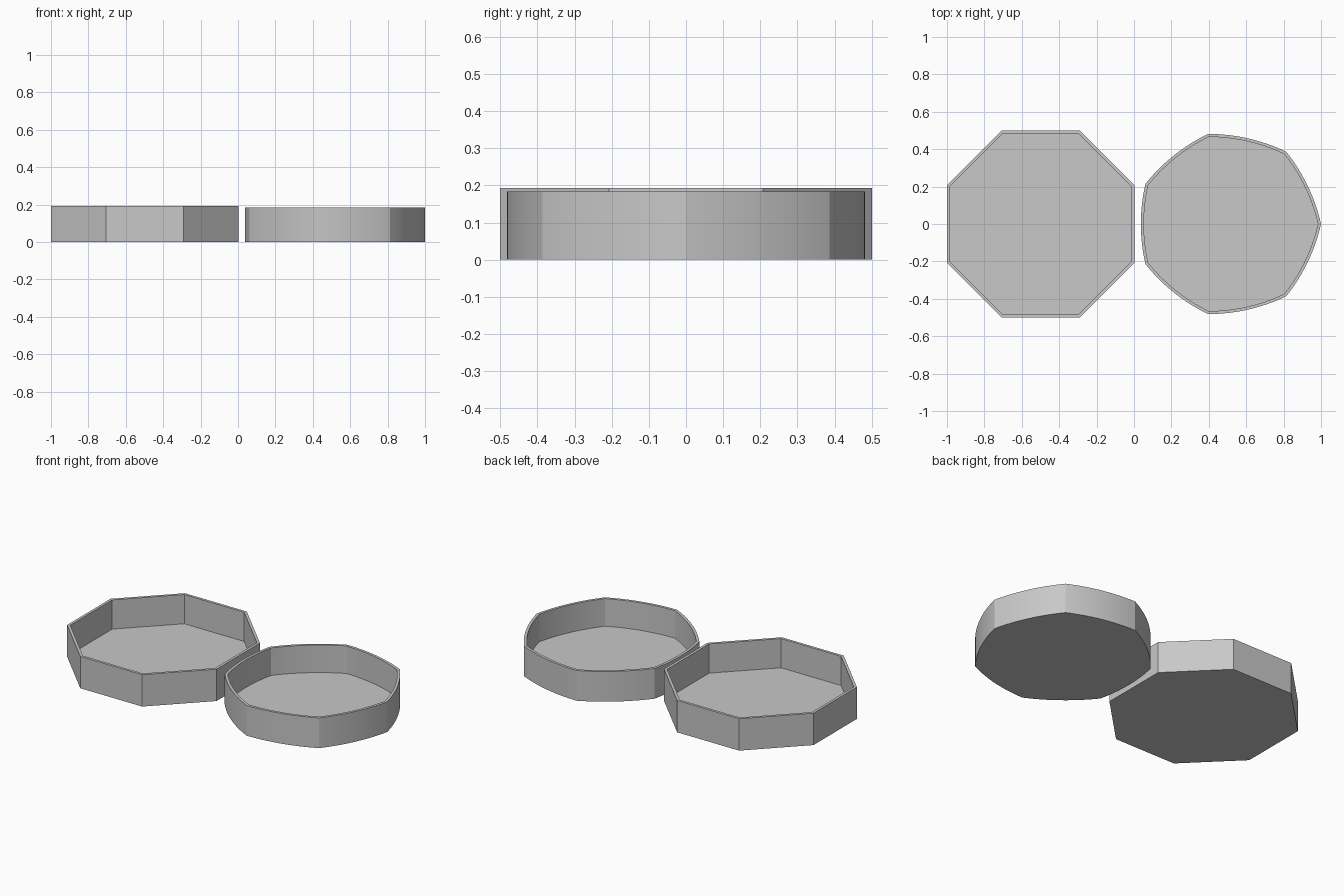
import bpy, bmesh
from math import sin, cos, pi, sqrt, radians

cube = bpy.data.objects.get("Cube")
if cube:
    bpy.data.objects.remove(cube, do_unlink=True)

WALL = 0.016    # wall and floor thickness

grey = bpy.data.materials.new("plain grey")
grey.use_nodes = True
colour = (0.58, 0.58, 0.58, 1)
grey.diffuse_color = colour
grey.node_tree.nodes["Principled BSDF"].inputs["Base Color"].default_value = colour


def outline(sides, steps, start, reach):
    """Closed loop; reach(a) is the radius at angle a from a side's middle."""
    points = []
    for side in range(sides):
        middle = start + 2 * pi * side / sides
        for step in range(steps):
            a = (2 * step / steps - 1) * pi / sides
            r = reach(a)
            points.append((r * cos(middle + a), r * sin(middle + a)))
    return points


def straight_side(apothem):
    return lambda a: apothem / cos(a)


def arc_side(corner, radius):
    # Arc centred on the opposite corner
    return lambda a: -corner * cos(a) + sqrt(radius ** 2 - (corner * sin(a)) ** 2)


def tray(name, x, height, outer, inner):
    bm = bmesh.new()

    def ring(points, z):
        return [bm.verts.new((px, py, z)) for px, py in points]

    rings = [ring(outer, 0), ring(outer, height), ring(inner, height), ring(inner, WALL)]
    n = len(outer)
    # Outer wall, rim and inner wall
    for low, high in zip(rings, rings[1:]):
        for i in range(n):
            j = (i + 1) % n
            bm.faces.new((low[i], low[j], high[j], high[i]))
    # Underside and floor
    bm.faces.new(rings[0][::-1])
    bm.faces.new(rings[-1])
    mesh = bpy.data.meshes.new(name)
    bm.to_mesh(mesh)
    bm.free()
    mesh.materials.append(grey)
    obj = bpy.data.objects.new(name, mesh)
    obj.location.x = x
    bpy.context.collection.objects.link(obj)
    bpy.ops.object.select_all(action='DESELECT')
    obj.select_set(True)
    bpy.context.view_layer.objects.active = obj
    bpy.ops.object.shade_smooth_by_angle(angle=radians(15))


# Eight-sided tray with straight walls
apothem = 0.501
tray("octagonal_tray", -1 + apothem, 0.193,
     outline(8, 1, 0, straight_side(apothem)),
     outline(8, 1, 0, straight_side(apothem - WALL)))

# Seven-sided tray with bowed walls of constant width
corner = 0.494
width = 2 * corner * cos(pi / 14)
tray("curved_heptagonal_tray", 1 - corner, 0.183,
     outline(7, 16, pi, arc_side(corner, width)),
     outline(7, 16, pi, arc_side(corner, width - WALL)))
